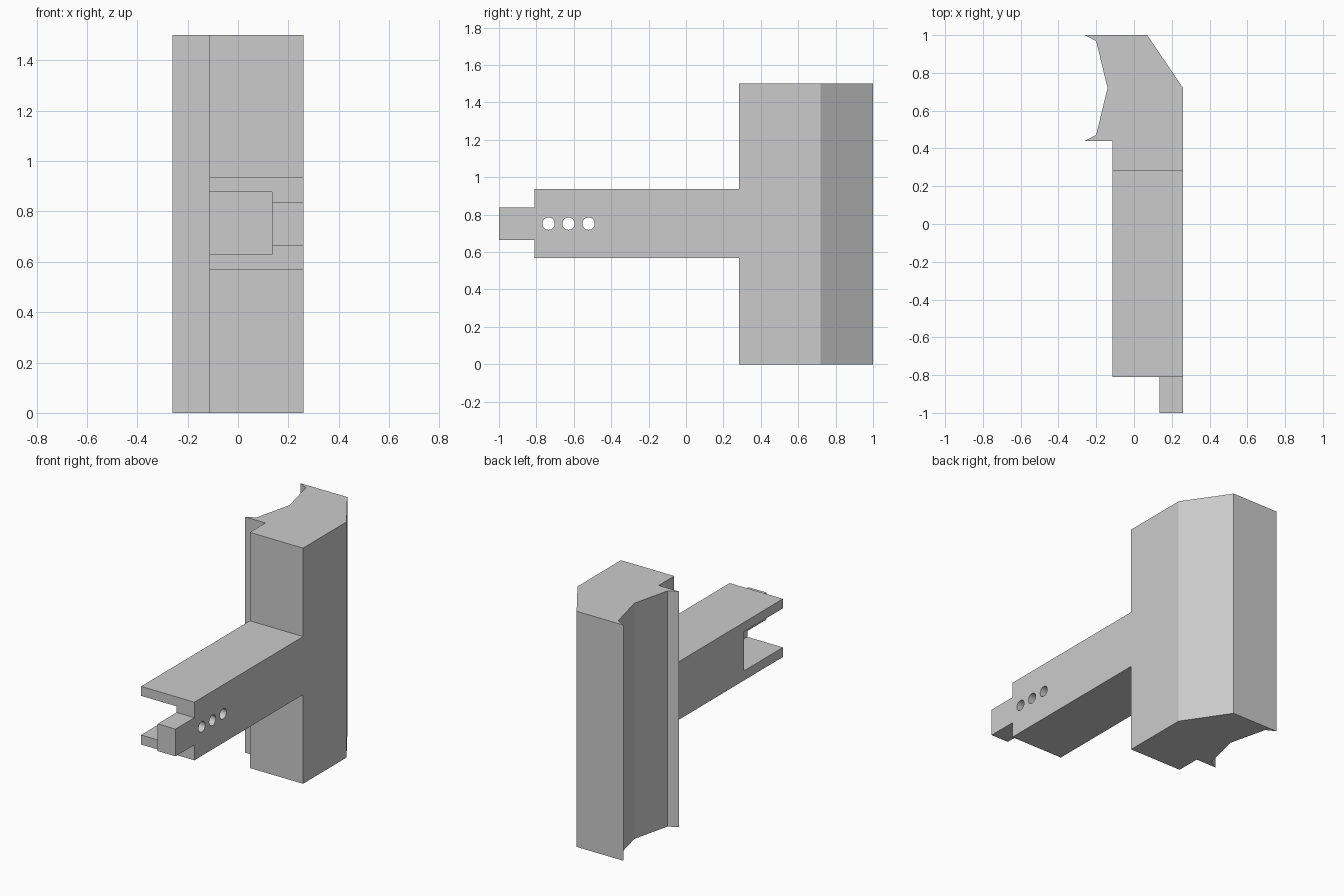
import bpy, bmesh, math
from mathutils import Vector, Matrix

if "Cube" in bpy.data.objects:
    bpy.data.objects.remove(bpy.data.objects["Cube"], do_unlink=True)

GREY = (0.6, 0.6, 0.6, 1.0)
mat = bpy.data.materials.new("plain_grey")
mat.use_nodes = True
mat.diffuse_color = GREY
mat.node_tree.nodes["Principled BSDF"].inputs["Base Color"].default_value = GREY


def finish(name, bm):
    """Turn a bmesh into a named, coloured object."""
    bmesh.ops.recalc_face_normals(bm, faces=bm.faces)
    mesh = bpy.data.meshes.new(name)
    bm.to_mesh(mesh)
    bm.free()
    mesh.materials.append(mat)
    ob = bpy.data.objects.new(name, mesh)
    bpy.context.collection.objects.link(ob)
    return ob


def prism(name, outline, z0, z1):
    """Extrude an x-y outline upwards."""
    bm = bmesh.new()
    face = bm.faces.new([bm.verts.new((x, y, z0)) for x, y in outline])
    top = bmesh.ops.extrude_face_region(bm, geom=[face])["geom"]
    bmesh.ops.translate(bm, vec=Vector((0, 0, z1 - z0)),
                        verts=[v for v in top if isinstance(v, bmesh.types.BMVert)])
    return finish(name, bm)


def box(name, x0, x1, y0, y1, z0, z1):
    return prism(name, [(x0, y0), (x1, y0), (x1, y1), (x0, y1)], z0, z1)


def cut(target, cutter):
    """Subtract a cutter and throw it away."""
    mod = target.modifiers.new("cut", 'BOOLEAN')
    mod.operation = 'DIFFERENCE'
    mod.solver = 'EXACT'
    mod.object = cutter
    bpy.context.view_layer.objects.active = target
    bpy.ops.object.modifier_apply(modifier=mod.name)
    bpy.data.objects.remove(cutter, do_unlink=True)


INNER, WALL, OUTER = -0.115, 0.135, 0.26
FRONT, JOINT = -0.81, 0.283
MID = 0.752

# Upright post with a chamfered back corner and a hollowed side
prism("upright_post", [
    (-0.26, 1.0), (0.07, 1.0), (OUTER, 0.72), (OUTER, JOINT),
    (INNER, JOINT), (INNER, 0.44), (-0.26, 0.44),
    (-0.20, 0.472), (-0.14, 0.72), (-0.20, 0.968)], 0, 1.5)

# Horizontal arm, slotted at its free end
arm = box("arm", INNER, OUTER, FRONT, JOINT, 0.567, 0.937)
cut(arm, box("slot_cutter", INNER - 0.1, WALL, FRONT - 0.1, -0.42, 0.628, 0.877))

# Row of three bolt holes through the slot wall
for y in (-0.735, -0.628, -0.521):
    bm = bmesh.new()
    bmesh.ops.create_cone(bm, cap_ends=True, segments=32, radius1=0.033, radius2=0.033, depth=0.3,
                          matrix=Matrix.Translation((0.2, y, MID)) @ Matrix.Rotation(math.pi / 2, 4, 'Y'))
    cut(arm, finish("hole_cutter", bm))

# Tongue on the end of the slot wall
box("end_tongue", WALL, OUTER, -1.0, FRONT, 0.665, 0.838)
